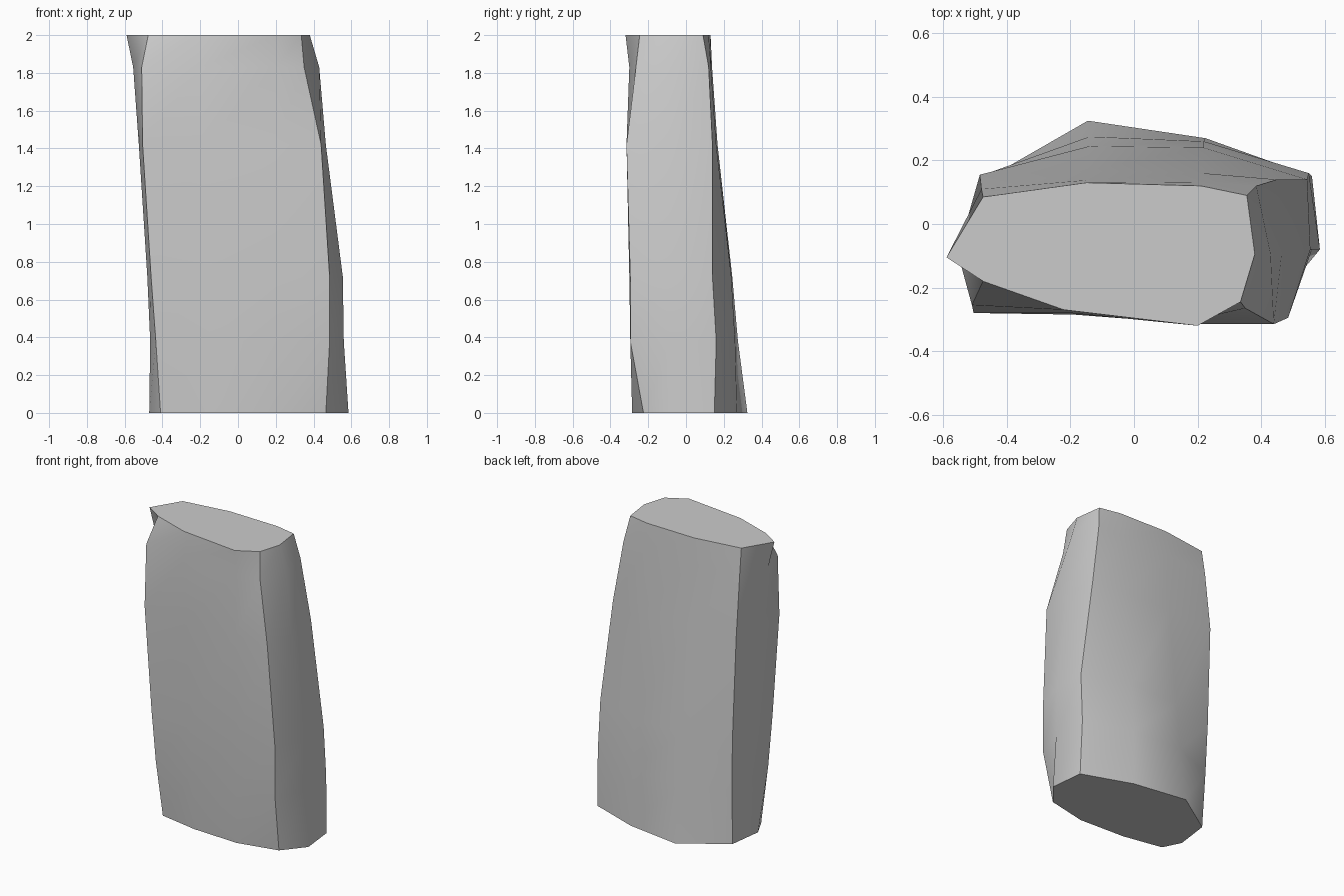
import bpy
import bmesh

default_cube = bpy.data.objects.get("Cube")
if default_cube:
    bpy.data.objects.remove(default_cube, do_unlink=True)


def make_material(name, color):
    material = bpy.data.materials.new(name)
    material.use_nodes = True
    material.diffuse_color = color
    shader = material.node_tree.nodes["Principled BSDF"]
    shader.inputs["Base Color"].default_value = color
    return material


def add_section(bm, height, outline):
    """One horizontal cross-section, counter-clockwise from the right edge."""
    return [bm.verts.new((x, y, height)) for x, y in outline]


def bridge_sections(bm, lower, upper):
    """Wall of quads between two neighbouring cross-sections."""
    count = len(lower)
    for i in range(count):
        j = (i + 1) % count
        face = bm.faces.new((lower[i], lower[j], upper[j], upper[i]))
        face.smooth = True


def mark_sharp_edges(bm, sections, corners):
    """Crease the four long corners and the rims of both caps."""
    for lower, upper in zip(sections, sections[1:]):
        for corner in corners:
            bm.edges.get((lower[corner], upper[corner])).smooth = False
    for rim in (sections[0], sections[-1]):
        for start, end in zip(rim, rim[1:] + rim[:1]):
            bm.edges.get((start, end)).smooth = False


bm = bmesh.new()

# Cross-sections of the slab, from the foot to the flared top
foot = add_section(bm, 0, [
    (-.47, -.1), (-.41, -.22), (-.14, -.27), (.19, -.285), (.465, -.225),
    (.585, -.08), (.56, .15), (.225, .27), (-.145, .325), (-.44, .13)])
shin = add_section(bm, .38, [
    (-.465, -.1), (-.435, -.26), (-.15, -.28), (.2, -.295), (.485, -.295),
    (.56, -.08), (.55, .16), (.22, .26), (-.14, .275), (-.45, .15)])
waist = add_section(bm, .72, [
    (-.48, -.09), (-.46, -.27), (-.16, -.285), (.2, -.3), (.485, -.295),
    (.555, -.08), (.545, .14), (.22, .24), (-.14, .245), (-.46, .16)])
chest = add_section(bm, 1.42, [
    (-.525, -.08), (-.505, -.28), (-.19, -.285), (.2, -.315), (.44, -.315),
    (.465, -.09), (.45, .14), (.215, .16), (-.145, .167), (-.485, .155)])
neck = add_section(bm, 1.83, [
    (-.555, -.09), (-.51, -.255), (-.2, -.28), (.2, -.3), (.35, -.265),
    (.43, -.095), (.385, .12), (.21, .132), (-.15, .138), (-.48, .11)])
crown = add_section(bm, 2, [
    (-.59, -.105), (-.475, -.18), (-.22, -.27), (.2, -.32), (.335, -.245),
    (.38, -.095), (.355, .09), (.21, .12), (-.15, .13), (-.475, .085)])
sections = [foot, shin, waist, chest, neck, crown]

# Side walls and flat caps
for lower, upper in zip(sections, sections[1:]):
    bridge_sections(bm, lower, upper)
bm.faces.new(list(reversed(foot)))
bm.faces.new(crown)
mark_sharp_edges(bm, sections, corners=(1, 4, 6, 9))
bmesh.ops.recalc_face_normals(bm, faces=bm.faces)

# Slab object
mesh = bpy.data.meshes.new("slab")
bm.to_mesh(mesh)
bm.free()
mesh.materials.append(make_material("light_grey", (.6, .6, .6, 1)))
slab = bpy.data.objects.new("slab", mesh)
bpy.context.collection.objects.link(slab)
